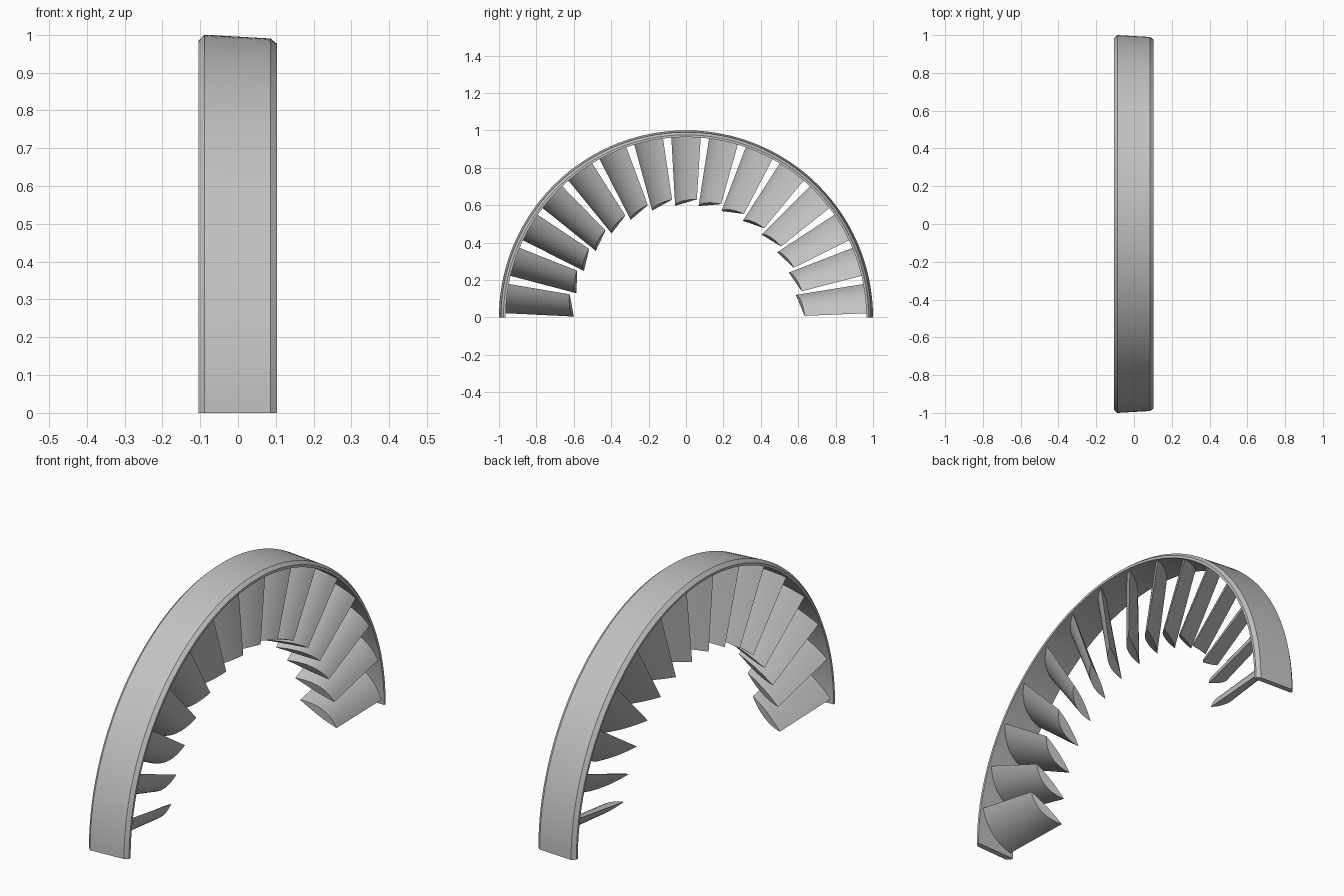
import bpy, bmesh, math

if "Cube" in bpy.data.objects:
    bpy.data.objects.remove(bpy.data.objects["Cube"])

metal = bpy.data.materials.new("grey_metal")
metal.diffuse_color = (0.54, 0.54, 0.54, 1)
metal.use_nodes = True
metal.node_tree.nodes["Principled BSDF"].inputs["Base Color"].default_value = metal.diffuse_color


def finish(name, bm):
    bmesh.ops.recalc_face_normals(bm, faces=bm.faces)
    mesh = bpy.data.meshes.new(name)
    bm.to_mesh(mesh)
    bm.free()
    mesh.materials.append(metal)
    ob = bpy.data.objects.new(name, mesh)
    bpy.context.collection.objects.link(ob)
    bpy.ops.object.select_all(action='DESELECT')
    ob.select_set(True)
    bpy.context.view_layer.objects.active = ob
    bpy.ops.object.shade_smooth_by_angle(angle=math.radians(28))
    return ob


def loft(bm, loops):
    """Skin a list of closed point loops and cap both ends."""
    rows = [[bm.verts.new(p) for p in loop] for loop in loops]
    n = len(rows[0])
    for a, b in zip(rows, rows[1:]):
        for i in range(n):
            j = (i + 1) % n
            bm.faces.new((a[i], a[j], b[j], b[i]))
    bm.faces.new(rows[0])
    bm.faces.new(rows[-1])


# Half ring casing: chamfered, slightly tapered section swept through 180 degrees
section = [(-0.105, 0.984), (-0.088, 1.0), (0.086, 0.99), (0.103, 0.976),
           (0.103, 0.964), (-0.105, 0.973)]
SEGMENTS = 96
bm = bmesh.new()
loft(bm, [[(x, -r * math.cos(math.pi * k / SEGMENTS), r * math.sin(math.pi * k / SEGMENTS))
           for x, r in section] for k in range(SEGMENTS + 1)])
finish("half_ring_casing", bm)


def blade_section(t):
    """Cambered lens section; t = 0 at the inner tip, 1 at the casing."""
    hx, hy = 0.080 + 0.010 * t, 0.058 + 0.021 * t
    length = math.hypot(hx, hy)
    nx, ny = hy / length, -hx / length          # towards the convex side
    steps = 14
    upper = [(-1 + 2 * i / steps, 0.031) for i in range(steps + 1)]
    lower = [(1 - 2 * i / steps, -0.008) for i in range(1, steps)]
    pts = []
    for s, bulge in upper + lower:
        d = bulge * (1 - s * s)
        x, y = s * hx + d * nx, s * hy + d * ny
        tip = 0.617 + 0.22 * x                   # sloping inner cut
        root = 0.972 - 0.043 * x                 # sunk into the casing
        r = tip + (root - tip) * t
        pts.append((x, y, math.sqrt(r * r - y * y)))
    return pts


# Fifteen guide vanes, 12 degrees apart
sections = [blade_section(k / 5) for k in range(6)]
for i in range(15):
    a = math.radians(12 * (i - 7))
    c, s = math.cos(a), math.sin(a)
    bm = bmesh.new()
    loft(bm, [[(x, y * c + z * s, z * c - y * s) for x, y, z in sec] for sec in sections])
    finish(f"guide_vane_{i + 1:02d}", bm)
